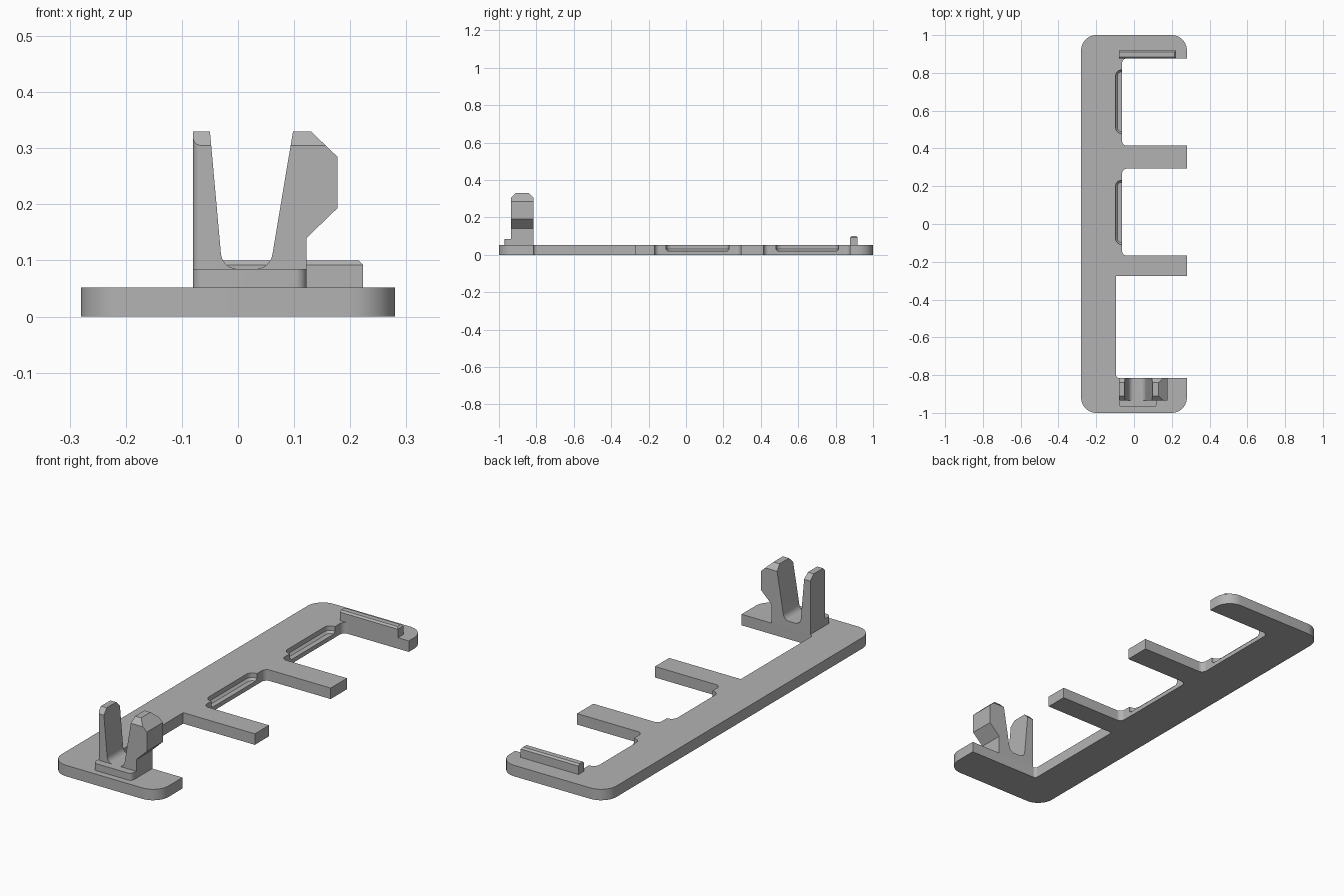
import bpy, bmesh, math
from mathutils import Vector

if "Cube" in bpy.data.objects:
    bpy.data.objects.remove(bpy.data.objects["Cube"])

grey = bpy.data.materials.new("plain grey")
grey.diffuse_color = (0.45, 0.45, 0.45, 1)
grey.use_nodes = True
grey.node_tree.nodes["Principled BSDF"].inputs["Base Color"].default_value = grey.diffuse_color


def rounded(points, steps=8):
    """Outline from (x, y[, radius]) corners, replacing radii by arcs."""
    out = []
    n = len(points)
    for i, p in enumerate(points):
        c = Vector(p[:2])
        r = p[2] if len(p) > 2 else 0
        if not r:
            out.append(c)
            continue
        a = (Vector(points[i - 1][:2]) - c).normalized()
        b = (Vector(points[(i + 1) % n][:2]) - c).normalized()
        half = a.angle(b) / 2
        mid = c + (a + b).normalized() * (r / math.sin(half))
        start = c + a * (r / math.tan(half)) - mid
        end = c + b * (r / math.tan(half)) - mid
        for k in range(steps + 1):
            t = k / steps
            v = start * (1 - t) + end * t
            out.append(mid + v.normalized() * r)
    return out


def prism(name, outline, lo, hi, axis="z", bevel=0, pick=None):
    """Extrude an outline along an axis; optionally bevel the picked edges."""
    place = {"x": lambda u, v, w: (w, u, v),
             "y": lambda u, v, w: (u, w, v),
             "z": lambda u, v, w: (u, v, w)}[axis]
    bm = bmesh.new()
    rings = [[bm.verts.new(place(p[0], p[1], w)) for p in outline] for w in (lo, hi)]
    bm.faces.new(rings[0])
    bm.faces.new(rings[1])
    for i in range(len(outline)):
        bm.faces.new((rings[0][i - 1], rings[0][i], rings[1][i], rings[1][i - 1]))
    bmesh.ops.recalc_face_normals(bm, faces=bm.faces)
    if bevel:
        edges = [e for e in bm.edges if pick(e.verts[0].co, e.verts[1].co)]
        bmesh.ops.bevel(bm, geom=edges, offset=bevel, segments=1,
                        affect='EDGES', clamp_overlap=True)
    mesh = bpy.data.meshes.new(name)
    bm.to_mesh(mesh)
    bm.free()
    mesh.materials.append(grey)
    ob = bpy.data.objects.new(name, mesh)
    bpy.context.collection.objects.link(ob)
    return ob


def boolean(ob, cutter, operation):
    """Apply a boolean and discard the cutter."""
    cutter.hide_render = True
    mod = ob.modifiers.new("cut", 'BOOLEAN')
    mod.object, mod.operation, mod.solver = cutter, operation, 'EXACT'
    bpy.context.view_layer.objects.active = ob
    bpy.ops.object.modifier_apply(modifier=mod.name)
    bpy.data.objects.remove(cutter)


def smooth(ob):
    bpy.ops.object.select_all(action='DESELECT')
    ob.select_set(True)
    bpy.context.view_layer.objects.active = ob
    bpy.ops.object.shade_smooth_by_angle(angle=math.radians(30))


TOP = 0.052

# Comb-shaped base plate with four arms
plate = prism("base_plate", rounded([
    (-0.28, -1, 0.08), (0.28, -1, 0.08), (0.28, -0.815),
    (-0.095, -0.815, 0.015), (-0.095, -0.274), (0.28, -0.274),
    (0.28, -0.168), (-0.063, -0.168, 0.025), (-0.063, 0.293, 0.025),
    (0.28, 0.293), (0.28, 0.415), (-0.063, 0.415, 0.025),
    (-0.063, 0.877, 0.025), (0.28, 0.877), (0.28, 1, 0.08),
    (-0.28, 1, 0.08)]), 0, TOP)

# Shallow pockets along the inner edge, bevelled at the floor
for y0, y1 in ((-0.108, 0.231), (0.48, 0.815)):
    pocket = prism("pocket_cutter", rounded([
        (-0.097, y0, 0.03), (0, y0), (0, y1), (-0.097, y1, 0.03)]),
        0.02, 0.1, bevel=0.01,
        pick=lambda a, b: max(a.z, b.z) < 0.021 and min(a.x, b.x) < -0.001)
    boolean(plate, pocket, 'DIFFERENCE')

# Foot in front of the clip
foot = prism("clip_foot", rounded([
    (-0.08, -0.97, 0.02), (0.122, -0.97, 0.02), (0.122, -0.92), (-0.08, -0.92)]),
    TOP, 0.085)

# Two-pronged clip: front profile trimmed by its side and plan profiles
clip = prism("clip_prongs", rounded([
    (-0.08, TOP), (0.122, TOP), (0.122, 0.14), (0.177, 0.193),
    (0.177, 0.285), (0.13, 0.33), (0.098, 0.33), (0.057, 0.085, 0.03),
    (-0.028, 0.085, 0.03), (-0.05, 0.33), (-0.08, 0.33)]),
    -0.935, -0.815, "y")
boolean(clip, prism("clip_side_cutter", [
    (-0.935, 0), (-0.815, 0), (-0.815, 0.305), (-0.84, 0.33),
    (-0.84, 0.4), (-0.91, 0.4), (-0.91, 0.33), (-0.935, 0.305)],
    -0.3, 0.3, "x"), 'INTERSECT')
boolean(clip, prism("clip_plan_cutter", rounded([
    (-0.08, -0.935, 0.014), (0.3, -0.935), (0.3, -0.7), (-0.08, -0.7)]),
    0, 0.5), 'INTERSECT')

# Low rib on the rear arm with chamfered top edges
rib = prism("rear_rib", [(-0.08, 0.877), (0.223, 0.877), (0.223, 0.918), (-0.08, 0.918)],
            TOP, 0.1, bevel=0.008,
            pick=lambda a, b: min(a.z, b.z) > 0.09 and max(a.x, b.x) > 0)

for part in (plate, foot, clip, rib):
    smooth(part)
